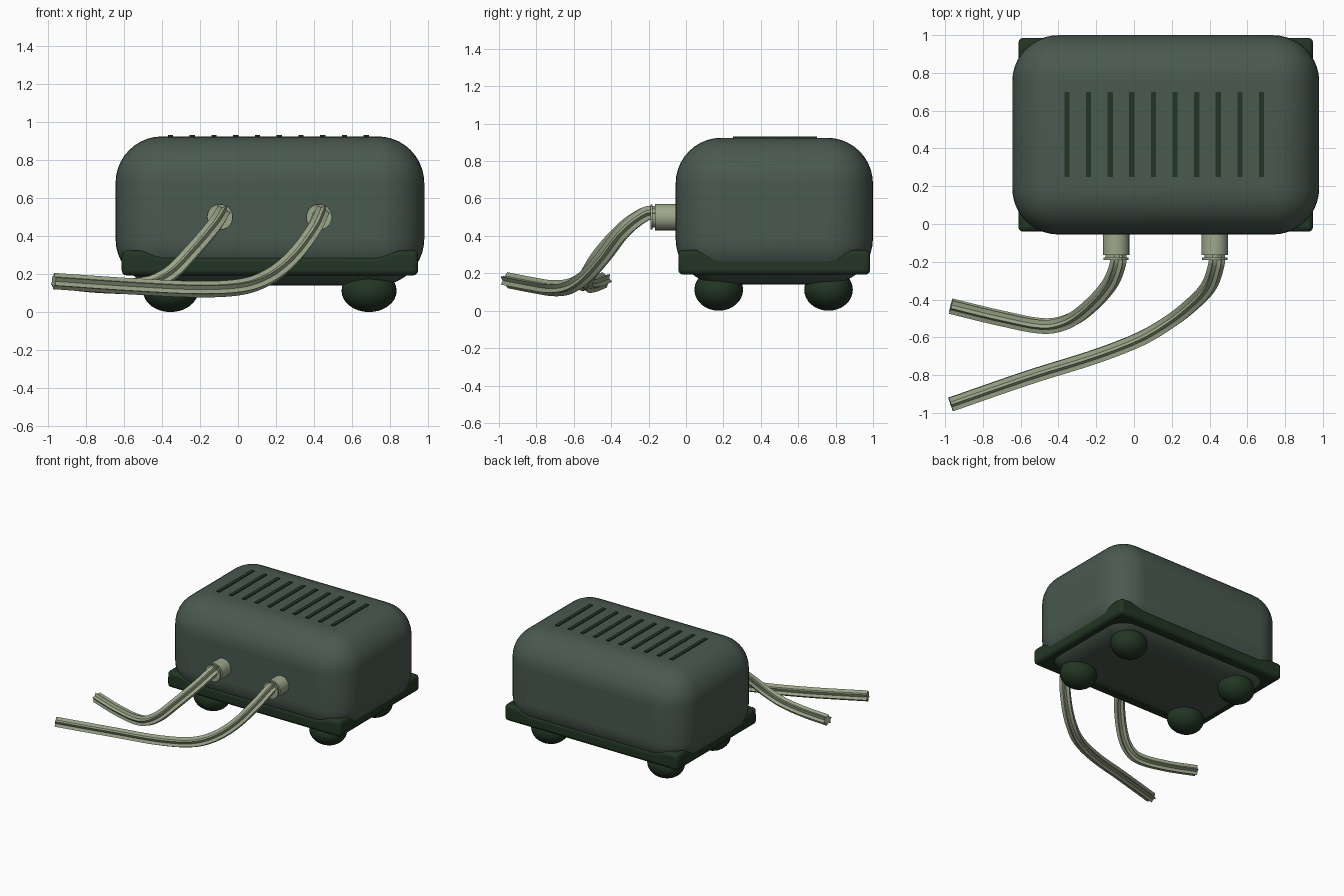
import bpy
import bmesh
import math
from mathutils import Matrix, Vector

if "Cube" in bpy.data.objects:
    bpy.data.objects.remove(bpy.data.objects["Cube"], do_unlink=True)

CX, CY = 0.168, 0.472          # middle of the housing
CONNECTOR_Z = 0.50


def material(name, rgb):
    mat = bpy.data.materials.new(name)
    mat.use_nodes = True
    mat.diffuse_color = (*rgb, 1)
    mat.node_tree.nodes["Principled BSDF"].inputs["Base Color"].default_value = (*rgb, 1)
    return mat


grey_green = material("grey green", (0.068, 0.100, 0.080))
dark_green = material("dark green", (0.016, 0.036, 0.017))
pale_green = material("pale sage", (0.34, 0.39, 0.26))


def add_object(name, bm, mat, bevel=0, segments=3):
    bmesh.ops.recalc_face_normals(bm, faces=bm.faces)
    mesh = bpy.data.meshes.new(name)
    bm.to_mesh(mesh)
    bm.free()
    return finish(name, mesh, mat, bevel, segments)


def finish(name, mesh, mat, bevel=0, segments=3):
    obj = bpy.data.objects.new(name, mesh)
    bpy.context.collection.objects.link(obj)
    mesh.materials.append(mat)
    if bevel:
        mod = obj.modifiers.new("Rounded edges", "BEVEL")
        mod.width, mod.segments = bevel, segments
        mod.limit_method, mod.angle_limit = "ANGLE", math.radians(50)
    bpy.ops.object.select_all(action="DESELECT")
    obj.select_set(True)
    bpy.context.view_layer.objects.active = obj
    bpy.ops.object.shade_smooth_by_angle(angle=math.radians(35))
    return obj


def box(name, center, size, mat, bevel=0, segments=3):
    bm = bmesh.new()
    place = Matrix.Translation(center) @ Matrix.Diagonal((*size, 1))
    bmesh.ops.create_cube(bm, size=1, matrix=place)
    return add_object(name, bm, mat, bevel, segments)


# Rounded housing
box("housing", (CX, CY, 0.532), (1.625, 1.055, 0.785), grey_green, 0.245, 10)

# Row of vent slots on the top
for i in range(10):
    x = 0.16 + (i - 4.5) * 0.1145
    box(f"vent_slot_{i + 1}", (x, 0.475, 0.92), (0.028, 0.45, 0.022), dark_green)

# Base tray with raised corners: a grid whose corner cells are lifted
bm = bmesh.new()
bmesh.ops.create_grid(bm, x_segments=5, y_segments=5, size=1)


def tray_coord(t, half):
    inset = 0 if abs(t) > 0.9 else 0.10 if abs(t) > 0.5 else 0.22
    return math.copysign(half - inset, t)


for v in bm.verts:
    raised = abs(v.co.x) > 0.5 and abs(v.co.y) > 0.5
    v.co = (CX + tray_coord(v.co.x, 0.78), CY + tray_coord(v.co.y, 0.513),
            0.325 if raised else 0.292)
lower = bmesh.ops.extrude_face_region(bm, geom=bm.faces[:])["geom"]
for v in lower:
    if isinstance(v, bmesh.types.BMVert):
        v.co.z = 0.193
add_object("base_tray", bm, dark_green, 0.025)

# Four squashed ball feet
for x, side in ((-0.355, "right"), (0.69, "left")):
    for y, end in ((0.175, "front"), (0.762, "back")):
        bm = bmesh.new()
        place = Matrix.Translation((x, y, 0.112)) @ Matrix.Diagonal((0.145, 0.13, 0.112, 1))
        bmesh.ops.create_uvsphere(bm, u_segments=32, v_segments=16, radius=1, matrix=place)
        add_object(f"foot_{end}_{side}", bm, dark_green)


# Cable connectors: sleeve, neck and end flange, each (radius, front y, back y)
def connector(side, x):
    parts = {"sleeve": (0.07, -0.165, 0.0), "neck": (0.055, -0.185, -0.16),
             "flange": (0.067, -0.19, -0.178)}
    for part, (radius, front, back) in parts.items():
        bm = bmesh.new()
        place = Matrix.Translation((x, (front + back) / 2, CONNECTOR_Z)) @ Matrix.Rotation(math.pi / 2, 4, "X")
        bmesh.ops.create_cone(bm, cap_ends=True, segments=32, radius1=radius,
                              radius2=radius, depth=back - front, matrix=place)
        add_object(f"connector_{part}_{side}", bm, pale_green)


connector("right", -0.095)
connector("left", 0.427)

# Star-shaped cross-section shared by both cables
profile = bpy.data.curves.new("cable_profile", "CURVE")
star = profile.splines.new("POLY")
star.points.add(11)
star.use_cyclic_u = True
for i, point in enumerate(star.points):
    radius = 0.027 if i % 2 else 0.043
    angle = i * math.pi / 6
    point.co = (radius * math.cos(angle), radius * math.sin(angle), 0, 1)
profile_obj = bpy.data.objects.new("cable_profile", profile)
bpy.context.collection.objects.link(profile_obj)
profile_obj.hide_render = True
profile_obj.hide_viewport = True


# Ribbed cable swept along a smooth path
def cable(name, path):
    curve = bpy.data.curves.new(name, "CURVE")
    curve.dimensions = "3D"
    curve.resolution_u = 10
    curve.bevel_mode, curve.bevel_object = "OBJECT", profile_obj
    curve.use_fill_caps = True
    spline = curve.splines.new("BEZIER")
    spline.bezier_points.add(len(path) - 1)
    points = [Vector(p) for p in path]
    for i, (bp, co) in enumerate(zip(spline.bezier_points, points)):
        before, after = points[max(i - 1, 0)], points[min(i + 1, len(points) - 1)]
        tangent = (after - before).normalized()
        bp.handle_left_type = bp.handle_right_type = "FREE"
        bp.co = co
        bp.handle_left = co - tangent * (co - before).length / 3
        bp.handle_right = co + tangent * (after - co).length / 3
    temp = bpy.data.objects.new(name + "_path", curve)
    bpy.context.collection.objects.link(temp)
    graph = bpy.context.evaluated_depsgraph_get()
    mesh = bpy.data.meshes.new_from_object(temp.evaluated_get(graph))
    bpy.data.objects.remove(temp, do_unlink=True)
    mesh.materials.clear()
    finish(name, mesh, pale_green)


cable("cable_right", [(-0.085, -0.15, 0.52), (-0.085, -0.21, 0.52), (-0.13, -0.32, 0.45),
                      (-0.25, -0.45, 0.31), (-0.36, -0.52, 0.20), (-0.48, -0.54, 0.145),
                      (-0.70, -0.50, 0.14), (-0.97, -0.435, 0.165)])
cable("cable_left", [(0.437, -0.15, 0.52), (0.437, -0.21, 0.52), (0.395, -0.33, 0.43),
                     (0.29, -0.44, 0.29), (0.17, -0.53, 0.19), (0.03, -0.61, 0.135),
                     (-0.20, -0.70, 0.12), (-0.55, -0.81, 0.135), (-0.97, -0.955, 0.163)])
bpy.data.objects.remove(profile_obj, do_unlink=True)
